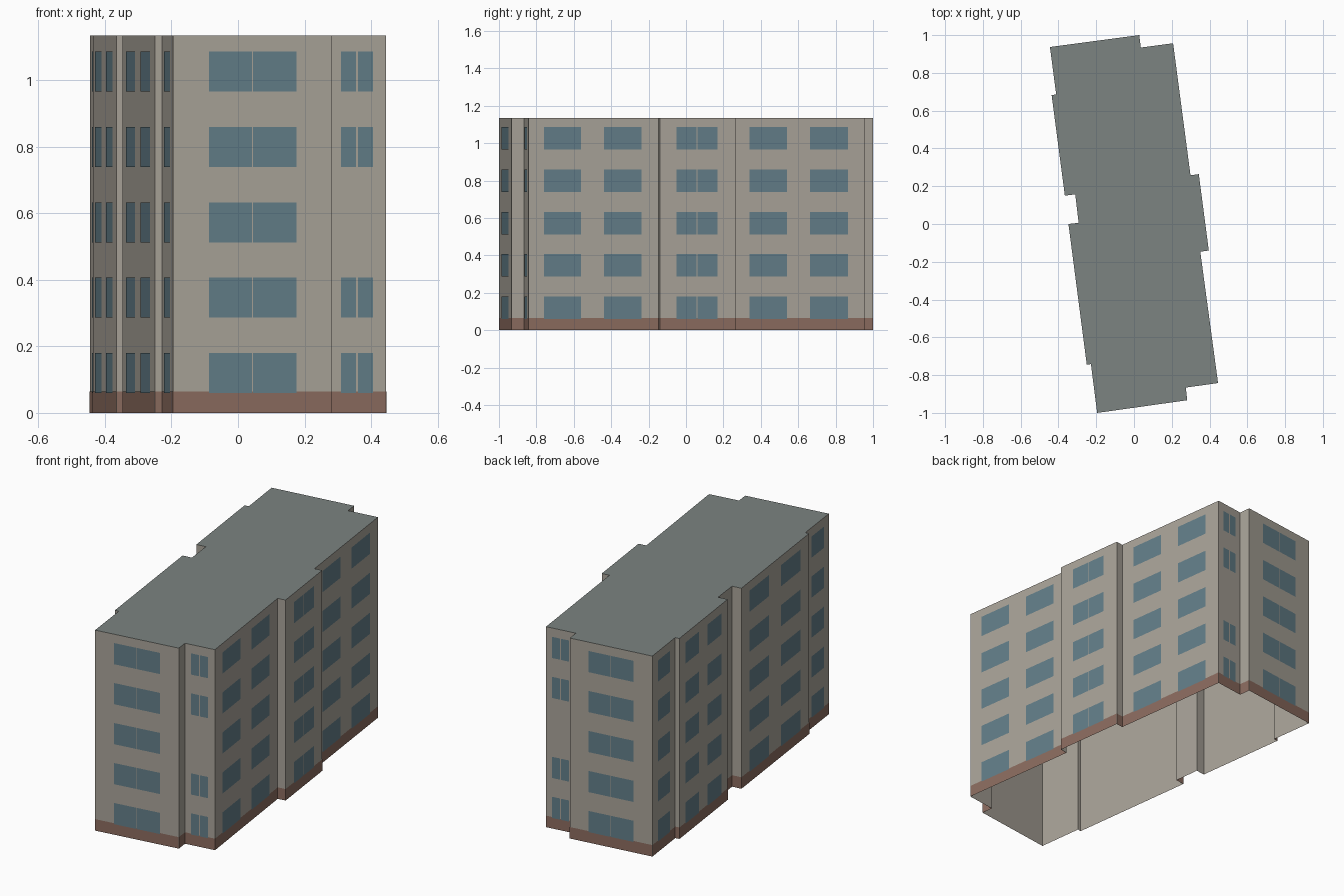
import bpy
from mathutils import Vector

if "Cube" in bpy.data.objects:
    bpy.data.objects.remove(bpy.data.objects["Cube"])

HEIGHT, BASE = 1.135, 0.065
ROWS = [0.06 + 0.2265 * i for i in range(5)]   # window sill heights
WIN_H = 0.12

# Building footprint, counter-clockwise from the front left corner
plan = [Vector(p) for p in [
    (-0.195, -1.0), (0.282, -0.933), (0.274, -0.866), (0.445, -0.842),
    (0.351, -0.147), (0.396, -0.14), (0.343, 0.264), (0.299, 0.258),
    (0.207, 0.957), (0.036, 0.934), (0.028, 1.0), (-0.445, 0.937),
    (-0.412, 0.686), (-0.436, 0.682), (-0.366, 0.15), (-0.311, 0.157),
    (-0.293, 0.006), (-0.347, 0.0), (-0.25, -0.745), (-0.228, -0.742)]]
N = len(plan)

# Window panes per wall: wall index -> spans along the wall (0 to 1)
WIDE = [(0.226, 0.496), (0.504, 0.776)]
SMALL = [(0.21, 0.475), (0.51, 0.77)]
PAIR = [(0.118, 0.402), (0.58, 0.868)]
SINGLE = [(0.24, 0.77)]
MID = [(0.22, 0.485), (0.496, 0.765)]
wall_windows = {0: WIDE, 2: SMALL, 3: PAIR, 5: MID, 7: PAIR, 8: SMALL,
                10: WIDE, 11: SINGLE, 13: PAIR, 17: PAIR, 19: SINGLE}


def material(name, rgb):
    m = bpy.data.materials.new(name)
    m.diffuse_color = (*rgb, 1)
    m.use_nodes = True
    m.node_tree.nodes["Principled BSDF"].inputs["Base Color"].default_value = m.diffuse_color
    return m


def mesh_object(name, quads, mat):
    verts, faces = [], []
    for q in quads:
        faces.append(range(len(verts), len(verts) + len(q)))
        verts += q
    me = bpy.data.meshes.new(name)
    me.from_pydata(verts, [], [list(f) for f in faces])
    me.materials.append(mat)
    ob = bpy.data.objects.new(name, me)
    bpy.context.collection.objects.link(ob)
    return ob


def panel(i, t0, t1, z0, z1, out=0.0):
    """Upright rectangle on wall i, pushed outwards by 'out'."""
    a, b = plan[i], plan[(i + 1) % N]
    d = (b - a).normalized()
    n = Vector((d.y, -d.x)) * out
    p, q = a.lerp(b, t0) + n, a.lerp(b, t1) + n
    return [(p.x, p.y, z0), (q.x, q.y, z0), (q.x, q.y, z1), (p.x, p.y, z1)]


wall_mat = material("plaster", (0.40, 0.37, 0.32))
roof_mat = material("roofing", (0.20, 0.23, 0.22))
brick_mat = material("brick", (0.26, 0.15, 0.115))
glass_mat = material("glass", (0.125, 0.21, 0.25))

# Shell: walls open at the bottom, flat roof
mesh_object("walls", [panel(i, 0, 1, 0, HEIGHT) for i in range(N)], wall_mat)
mesh_object("roof", [[(p.x, p.y, HEIGHT) for p in plan]], roof_mat)

# Brick plinth band around the foot of the walls
mesh_object("plinth", [panel(i, 0, 1, 0, BASE, 0.001) for i in range(N)], brick_mat)

# Windows; the small end walls have none on the middle floor
panes = []
for i, spans in wall_windows.items():
    for r, z in enumerate(ROWS):
        if spans is SMALL and r == 2:
            continue
        panes += [panel(i, t0, t1, z, z + WIN_H, 0.002) for t0, t1 in spans]
mesh_object("windows", panes, glass_mat)
